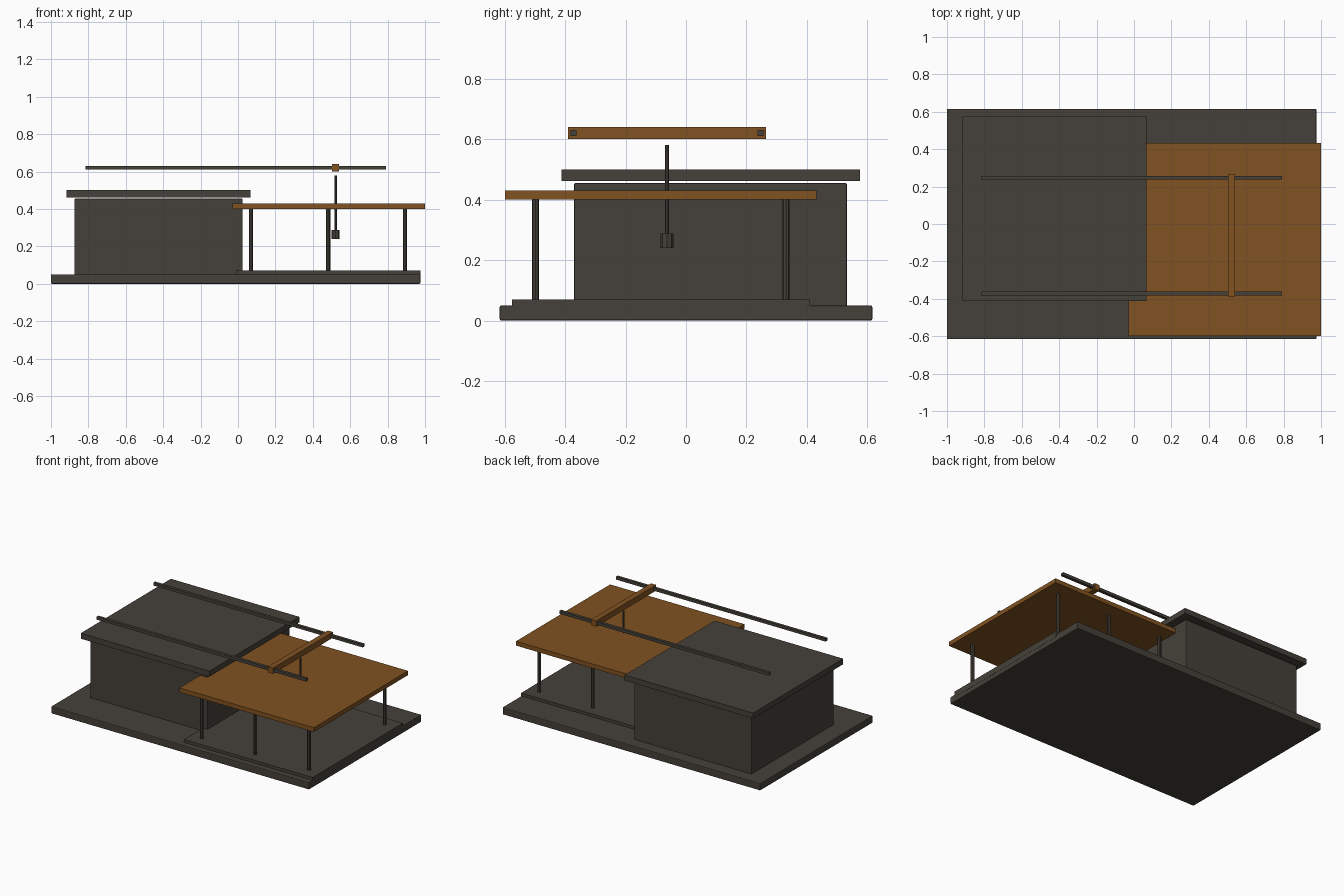
import bpy
from mathutils import Vector

cube = bpy.data.objects.get("Cube")
if cube:
    bpy.data.objects.remove(cube, do_unlink=True)


def make_material(name, rgb):
    mat = bpy.data.materials.new(name)
    mat.use_nodes = True
    mat.diffuse_color = (*rgb, 1)
    mat.node_tree.nodes["Principled BSDF"].inputs["Base Color"].default_value = (*rgb, 1)
    return mat


dark = make_material("dark warm grey", (0.06, 0.051, 0.041))
wood = make_material("brown wood", (0.22, 0.085, 0.015))


def finish(name, mat):
    obj = bpy.context.object
    obj.name = name
    obj.data.materials.append(mat)
    return obj


def box(name, x, y, z, mat, bevel=0):
    """Box from its (min, max) range on each axis."""
    low, high = Vector((x[0], y[0], z[0])), Vector((x[1], y[1], z[1]))
    bpy.ops.mesh.primitive_cube_add(size=1, location=(low + high) / 2)
    obj = finish(name, mat)
    obj.scale = high - low
    bpy.ops.object.transform_apply(location=False, rotation=False, scale=True)
    if bevel:
        mod = obj.modifiers.new("edge bevel", "BEVEL")
        mod.width = bevel
        mod.segments = 2
    return obj


def rod(name, x, y, z, radius, mat):
    """Upright eight-sided rod."""
    bpy.ops.mesh.primitive_cylinder_add(
        vertices=8, radius=radius, depth=z[1] - z[0], location=(x, y, sum(z) / 2))
    return finish(name, mat)


# Ground slab, patio floor and house block
box("base_slab", (-1, 0.975), (-0.616, 0.616), (0, 0.05), dark, 0.005)
box("patio_floor", (-0.01, 0.976), (-0.576, 0.41), (0.03, 0.07), dark)
box("house_block", (-0.875, 0.025), (-0.37, 0.532), (0.045, 0.455), dark, 0.005)
box("house_roof", (-0.917, 0.068), (-0.411, 0.575), (0.462, 0.50), dark)

# Wooden canopy on two rows of posts
box("canopy", (-0.03, 1), (-0.598, 0.432), (0.40, 0.43), wood)
for row, y in (("front", -0.498), ("back", 0.33)):
    for side, x in (("right", 0.07), ("middle", 0.482), ("left", 0.893)):
        rod(f"{row}_{side}_post", x, y, (0.07, 0.40), 0.0115, dark)

# Overhead rails carrying a cross beam
for side, y in (("front", -0.372), ("back", 0.247)):
    box(f"{side}_rail", (-0.815, 0.79), (y - 0.01, y + 0.01), (0.61, 0.63), dark)
box("cross_beam", (0.502, 0.541), (-0.39, 0.265), (0.60, 0.64), wood)

# Hoist line and weight
rod("hoist_line", 0.522, -0.063, (0.28, 0.58), 0.0062, dark)
rod("hoist_weight", 0.522, -0.063, (0.24, 0.288), 0.0215, dark)
